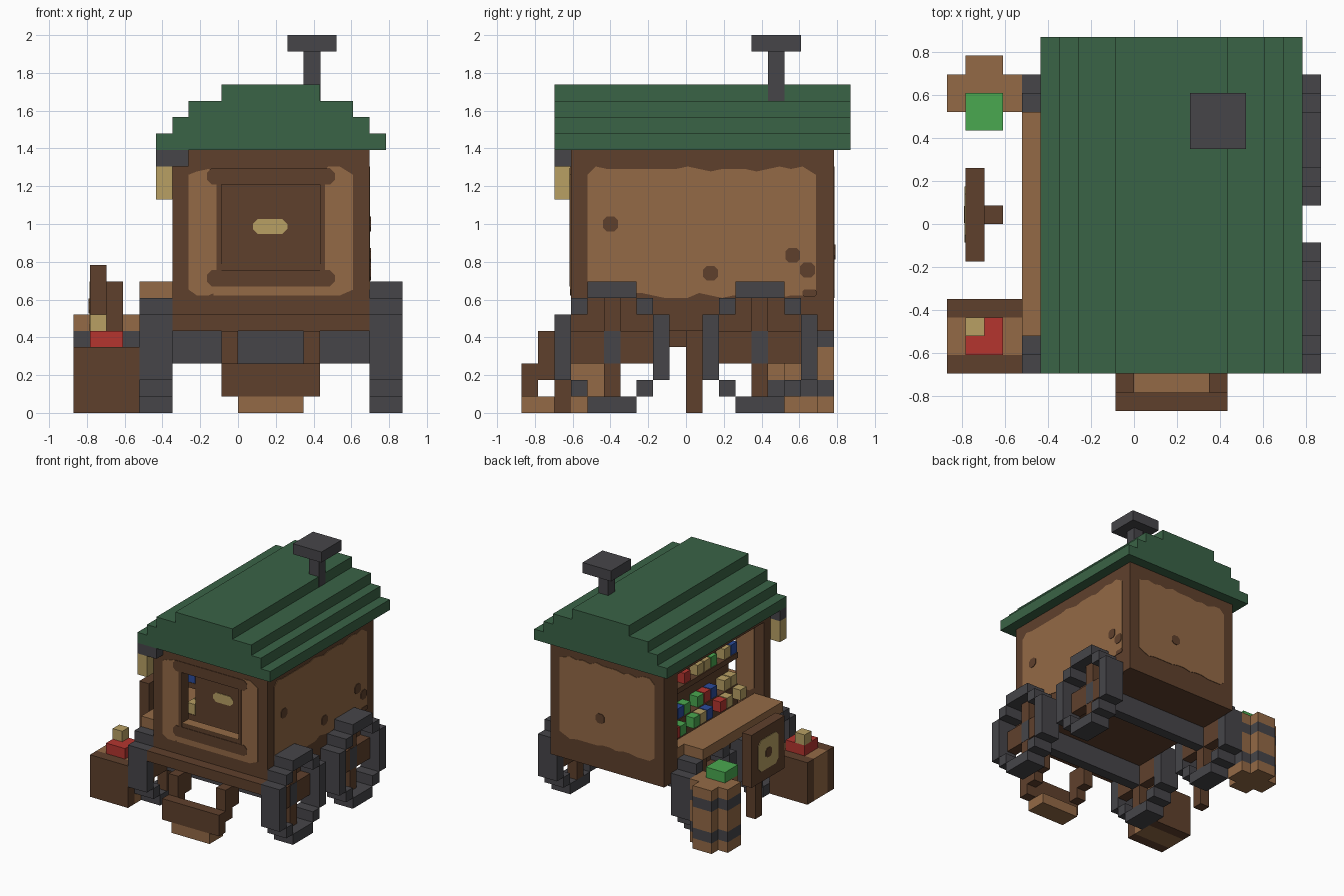
import bpy, bmesh, random
from mathutils import Vector

random.seed(4)
V = 2 / 23  # size of one block

cube = bpy.data.objects.get("Cube")
if cube:
    bpy.data.objects.remove(cube)


def material(name, hex_code):
    def linear(pair):
        c = int(pair, 16) / 255
        return c / 12.92 if c < 0.04 else ((c + 0.055) / 1.055) ** 2.4
    rgba = [linear(hex_code[i:i + 2]) for i in (0, 2, 4)] + [1]
    mat = bpy.data.materials.new(name)
    mat.use_nodes = True
    mat.diffuse_color = rgba
    mat.node_tree.nodes["Principled BSDF"].inputs["Base Color"].default_value = rgba
    return mat


dark = material("dark wood", "5f402c")
light = material("light wood", "946a46")
iron = material("iron grey", "464549")
leaf = material("roof green", "3a6346")
cream = material("straw yellow", "b8a064")
red = material("red goods", "b5352f")
lime = material("bright green goods", "4aa850")
blue = material("blue goods", "2b4c9c")


def finish(name, bm, mat):
    bmesh.ops.recalc_face_normals(bm, faces=bm.faces)
    mesh = bpy.data.meshes.new(name)
    bm.to_mesh(mesh)
    bm.free()
    mesh.materials.append(mat)
    obj = bpy.data.objects.new(name, mesh)
    bpy.context.collection.objects.link(obj)
    return obj


def boxes(name, mat, *spans):
    """Each span is x0, x1, y0, y1, z0, z1 in blocks."""
    bm = bmesh.new()
    for x0, x1, y0, y1, z0, z1 in spans:
        low, high = Vector((x0, y0, z0)) * V, Vector((x1, y1, z1)) * V
        for v in bmesh.ops.create_cube(bm, size=1)["verts"]:
            v.co = [(a + b) / 2 + c * (b - a) for a, b, c in zip(low, high, v.co)]
    return finish(name, bm, mat)


def plate(name, mat, outline, axis, pos, out, thick=0.05):
    """Thin plate with a flat outline, lying on the plane axis = pos."""
    bm = bmesh.new()
    verts = []
    for a, b in outline:
        co = {"x": (pos, a, b), "y": (a, pos, b), "z": (a, b, pos)}[axis]
        verts.append(bm.verts.new(Vector(co) * V))
    face = bm.faces.new(verts)
    grown = bmesh.ops.extrude_face_region(bm, geom=[face], use_keep_orig=True)["geom"]
    push = Vector([out * thick * V * (axis == k) for k in "xyz"])
    bmesh.ops.translate(bm, vec=push, verts=[g for g in grown if isinstance(g, bmesh.types.BMVert)])
    return finish(name, bm, mat)


def rounded(a0, a1, b0, b1, c=0.3):
    return [(a0 + c, b0), (a1 - c, b0), (a1, b0 + c), (a1, b1 - c),
            (a1 - c, b1), (a0 + c, b1), (a0, b1 - c), (a0, b0 + c)]


def ragged(a0, a1, b0, b1):
    """Rectangle whose long edges wander a little, like worn paint."""
    def row(b, sign):
        pts, a = [], a0 + 0.5
        while a < a1 - 0.5:
            pts.append((a, b + sign * random.choice((0, 0.15, 0.15, 0.3))))
            a += 0.7
        return pts
    return ([(a0, b0 + 0.5)] + row(b0, 1) + [(a1, b0 + 0.5), (a1, b1 - 0.5)]
            + row(b1, -1)[::-1] + [(a0, b1 - 0.5)])


def knot(a, b, r=0.45):
    return rounded(a - r, a + r, b - r, b + r, r * 0.5)


# Cabin: floor, four walls, shop opening on the right-hand side
boxes("floor", dark, (-4, 8, -7, 9, 5, 7))
boxes("front_ledge", dark, (-4, 8, -8, -7, 5, 6))
boxes("front_wall", dark, (-4, -1, -7, -6, 7, 16), (5, 8, -7, -6, 7, 16),
      (-1, 5, -7, -6, 7, 9), (-1, 5, -7, -6, 14, 16))
boxes("back_wall", dark, (-4, 8, 8, 9, 7, 16))
boxes("left_wall", dark, (7, 8, -6, 8, 7, 16))
boxes("shop_wall", dark, (-4, -3, -6, 8, 15, 16), (-4, -3, 7, 8, 7, 15))
boxes("counter", light, (-6, -4, -6, 6, 7, 8), (-4, -3, -6, 7, 7, 8))

# Pale wall panels with knots
plate("left_panel", light, ragged(-6, 7.9, 7, 15), "x", 8, 1)
for a, b in ((-4.6, 11.5), (1.5, 8.5), (6.5, 9.6), (7.4, 8.7)):
    plate("left_knot", dark, knot(a, b), "x", 8.05, 1)
plate("left_corner_wear", dark, rounded(7.1, 7.95, 7.1, 7.5, 0.1), "x", 8.05, 1)
plate("back_panel", light, ragged(-3, 7, 7, 15), "y", 9, 1)
plate("back_knot", dark, knot(2.7, 9.8), "y", 9.05, 1)
for a in (-3, 5):
    plate("front_panel", light, ragged(a, a + 2, 7, 15), "y", -7, -1)
plate("front_panel_low", light, [(-1.5, 7.15), (5.5, 7.15), (5.5, 8.3), (-1.5, 8.3)], "y", -7, -1, 0.04)
for b in (7.7, 13.9):
    plate("window_trim", dark, rounded(-1.9, 5.9, b, b + 1), "y", -7.05, -1)
for a in (-1.3, 5):
    plate("window_side", dark, rounded(a, a + 0.3, 8.5, 14, 0.05), "y", -7.05, -1, 0.03)
plate("window_sill", light, [(-1, -7), (5, -7), (5, -6), (-1, -6)], "z", 9, 1)
plate("inner_front_panel", light, ragged(-3, -1.2, 8, 15), "y", -6, 1)
plate("inner_back_panel", light, ragged(-3, -1.2, 8, 15), "y", 8, -1)

# Shelf unit inside, with goods in rows
boxes("shelf_unit", dark, (-1, 7, -5, 7, 7, 16))
boxes("shelf_boards", dark, (-2, -1, -5, 7, 11.5, 12), (-2, -1, -5, 7, 7, 9))
plate("shelf_label", cream, rounded(0.9, 3, 10.9, 11.8), "y", -5, -1)
rows = {(-2, 12): (blue, cream, None, lime, cream, cream, None, red, None, cream, lime),
        (-2, 9): (cream, cream, None, blue, red, lime, None, lime, blue, None, red),
        (-3, 8): (cream, None, cream, red, None, blue, cream, lime, None, lime, red)}
for (x, z), goods in rows.items():
    for i, mat in enumerate(goods):
        if mat:
            y = i - 5
            boxes("goods", mat, (x + 0.1, x + 0.95, y + 0.05, y + 0.95, z, z + 1))

# Stepped roof and chimney
boxes("roof", leaf, (-5, 9, -8, 10, 16, 17), (-4, 8, -8, 10, 17, 18),
      (-3, 7, -8, 10, 18, 19), (-1, 5, -8, 10, 19, 20))
boxes("chimney", iron, (4, 5.02, 5, 6, 19, 22), (3, 6, 4, 7, 22, 23))

# Hanging lantern
boxes("lantern_bracket", iron, (-5, -3, -8, -7, 15, 16))
boxes("lantern", cream, (-5, -4, -8, -7, 13, 15))

# Wheels and axles
for c in (-4.5, 4.5):
    boxes("axle", iron, (-5.02, 9.02, c - 0.5, c + 0.5, 3, 5))
    for side, x0, hub in (("left", 8, 8), ("right", -6, -5)):
        rim = [(c - 1.5, c + 1.5, 0, 1)]
        if side == "left":
            rim.append((c - 1.5, c + 1.5, 7, 8))
        for s in (-1, 1):
            for z in (1, 6):
                rim.append((c + s * 2 - 0.5, c + s * 2 + 0.5, z, z + 1))
            rim.append((c + s * 3 - 0.5, c + s * 3 + 0.5, 2, 6))
        boxes(side + "_wheel_rim", iron, *[(x0, x0 + 2) + r for r in rim])
        boxes(side + "_wheel_spokes", dark, (hub, hub + 1, c - 0.5, c + 0.5, 1, 3),
              (hub, hub + 1, c - 0.5, c + 0.5, 5, 7),
              (hub, hub + 1, c - 2.5, c - 0.5, 3, 5), (hub, hub + 1, c + 0.5, c + 2.5, 3, 5))

# Front step on two brackets
boxes("step_brackets", dark, (-1, 0, -9, -7, 3, 5), (4, 5, -9, -7, 3, 5),
      (-1, 0, -9, -8, 2, 3), (4, 5, -9, -8, 2, 3))
boxes("step_bar", dark, (-1, 5, -10, -9, 1, 3))
boxes("step_tread", light, (0, 4, -10, -8, 0, 1))

# Crate with goods on top
boxes("crate_edges", dark, (-10, -6, -8, -7, 0, 4), (-10, -6, -5, -4, 0, 4))
boxes("crate_middle", light, (-10, -6, -7, -5, 0, 4))
boxes("red_parcel", red, (-9, -7, -7, -5, 4, 5))
boxes("small_parcel", cream, (-9, -8, -6, -5, 5, 6))

# Barrel with iron hoops
for z0, z1, mat, part in ((0, 1, light, "staves"), (1, 2, iron, "hoop"), (2, 4, light, "staves"),
                          (4, 5, iron, "hoop"), (5, 6, light, "staves")):
    boxes("barrel_" + part, mat, (-10, -6, 6, 8, z0, z1),
          (-9, -7, 5, 6, z0, z1), (-9, -7, 8, 9, z0, z1))
boxes("green_parcel", lime, (-9, -7, 5, 7, 6, 7))

# Sign board on a post
boxes("sign_post", dark, (-8, -7, 0, 1, 0, 8))
boxes("sign_board", dark, (-9, -8, -2, 3, 4, 9))
plate("sign_face", cream, rounded(-1, 2, 5, 8, 0.4), "x", -9, -1)
plate("sign_dot", dark, knot(0.5, 6.5), "x", -9.05, -1)
